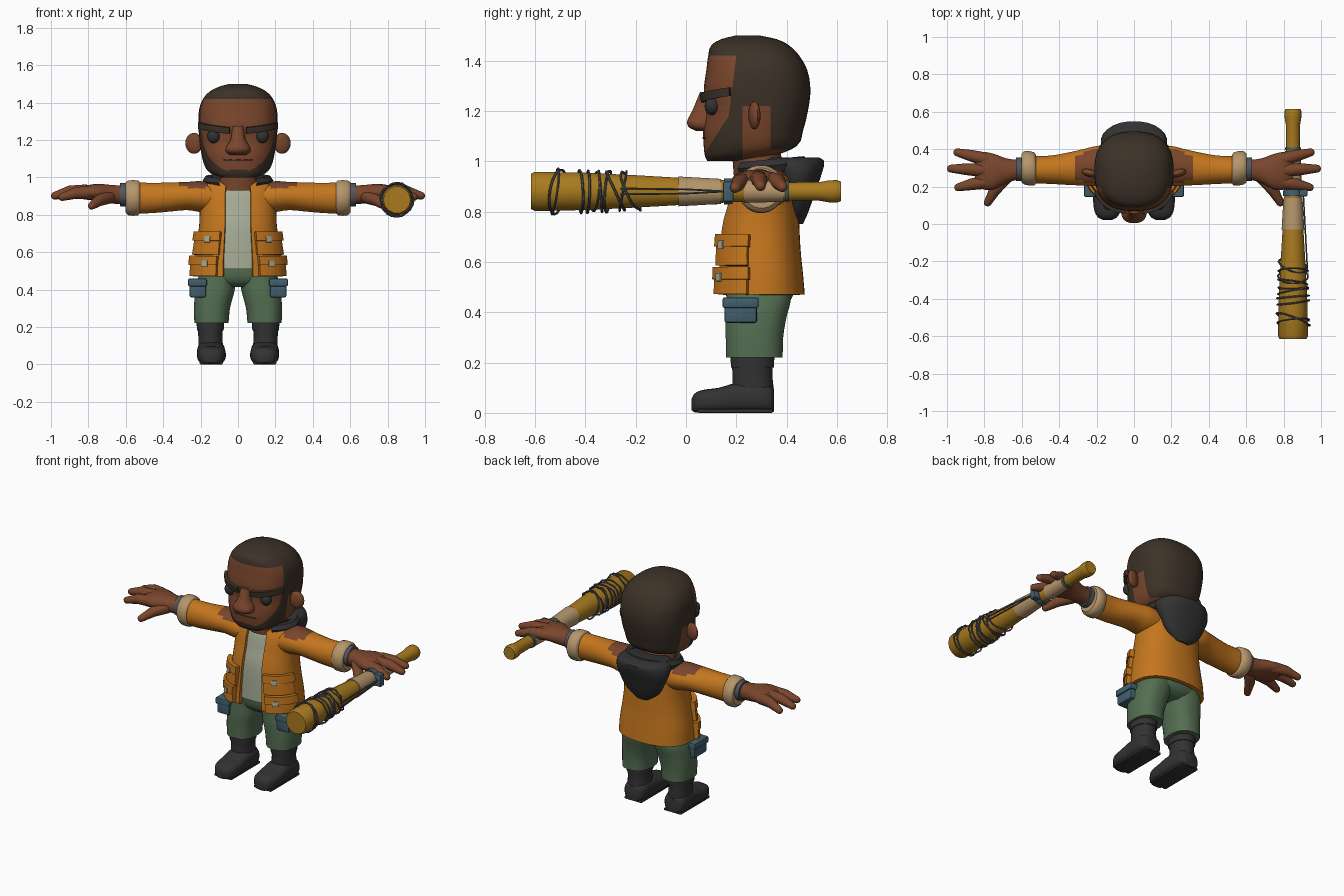
import bpy, bmesh, math, random
from mathutils import Vector, Matrix

if "Cube" in bpy.data.objects:
    bpy.data.objects.remove(bpy.data.objects["Cube"])

random.seed(4)


def material(name, r, g, b):
    m = bpy.data.materials.new(name)
    m.diffuse_color = [((c / 255 + 0.055) / 1.055) ** 2.4 for c in (r, g, b)] + [1]
    m.use_nodes = True
    m.node_tree.nodes["Principled BSDF"].inputs["Base Color"].default_value = m.diffuse_color
    return m


ORANGE = material("jacket orange", 196, 118, 30)
SKIN = material("brown skin", 122, 70, 44)
HAIR = material("dark hair", 60, 50, 39)
DARK = material("charcoal", 50, 50, 51)
GREEN = material("trouser green", 84, 110, 82)
SHIRT = material("pale shirt", 166, 172, 150)
BEIGE = material("beige wool", 182, 150, 108)
WOOD = material("yellow wood", 168, 122, 30)
BLUE = material("slate blue", 66, 96, 110)
STEEL = material("wire grey", 84, 86, 94)


def finish(name, bm, mats, mirror=False, rule=None):
    mats = mats if isinstance(mats, list) else [mats]
    bmesh.ops.recalc_face_normals(bm, faces=bm.faces[:])
    if rule:
        for f in bm.faces:
            f.material_index = rule(f.calc_center_median())
    me = bpy.data.meshes.new(name)
    bm.to_mesh(me)
    bm.free()
    for m in mats:
        me.materials.append(m)
    ob = bpy.data.objects.new(name, me)
    bpy.context.collection.objects.link(ob)
    if mirror:
        ob.modifiers.new("mirror", 'MIRROR').use_mirror_merge = False
    return ob


def at(rings, t):
    """Smoothly interpolated ring (centre a, b and radii a, b) at position t."""
    i = max(k for k in range(len(rings) - 1) if k == 0 or rings[k][0] <= t)
    p, q = rings[i], rings[i + 1]
    o, r = rings[max(i - 1, 0)], rings[min(i + 2, len(rings) - 1)]
    h = q[0] - p[0]
    u = (t - p[0]) / h
    out = []
    for k in range(1, 5):
        d0 = (q[k] - o[k]) / (q[0] - o[0]) * h
        d1 = (r[k] - p[k]) / (r[0] - p[0]) * h
        out.append(p[k] * (2*u**3 - 3*u**2 + 1) + d0 * (u**3 - 2*u**2 + u)
                   + q[k] * (3*u**2 - 2*u**3) + d1 * (u**3 - u**2))
    return out


def point(rings, t, ang, axis, p, off):
    a, b, ra, rb = at(rings, t)
    s, c = math.sin(ang), math.cos(ang)
    u = a + (ra + off) * math.copysign(abs(s) ** (2 / p), s)
    v = b - (rb + off) * math.copysign(abs(c) ** (2 / p), c)
    return {'z': (u, v, t), 'x': (t, u, v), 'y': (u, t, v)}[axis]


def loft(name, rings, mats, axis='z', n=24, steps=3, p=2.0, off=0.0, mirror=False, rule=None, cuts=()):
    """Closed body through superellipse rings."""
    ts = [A[0] + (B[0] - A[0]) * k / steps for A, B in zip(rings, rings[1:]) for k in range(steps)]
    bm = bmesh.new()
    rows = [[bm.verts.new(point(rings, t, math.tau * (j + 0.5) / n, axis, p, off)) for j in range(n)]
            for t in ts + [rings[-1][0]]]
    for A, B in zip(rows, rows[1:]):
        for j in range(n):
            bm.faces.new((A[j], A[(j + 1) % n], B[(j + 1) % n], B[j]))
    bm.faces.new(rows[0])
    bm.faces.new(rows[-1])
    for co, no in cuts:
        bmesh.ops.bisect_plane(bm, geom=bm.verts[:] + bm.edges[:] + bm.faces[:], plane_co=co, plane_no=no)
    return finish(name, bm, mats, mirror, rule)


def patch(name, rings, mat, t0, t1, a0, a1, off, thick, p=2.3, n=10, m=3, slope=0.0, mirror=False):
    """Thick panel that follows a lofted surface; angles are degrees from the front."""
    bm = bmesh.new()
    g = [[bm.verts.new(point(rings, t0 + (t1 - t0) * i / m + slope * j / n,
                             math.radians(a0 + (a1 - a0) * j / n), 'z', p, off - thick / 2))
          for j in range(n + 1)] for i in range(m + 1)]
    for i in range(m):
        for j in range(n):
            bm.faces.new((g[i][j], g[i][j + 1], g[i + 1][j + 1], g[i + 1][j]))
    ob = finish(name, bm, mat)
    s = ob.modifiers.new("thickness", 'SOLIDIFY')
    s.thickness, s.offset = thick, 0
    if mirror:
        ob.modifiers.new("mirror", 'MIRROR').use_mirror_merge = False
    return ob


def limb(name, joints, mat, mirror=False, n=12):
    """Round tube through (centre, radius) joints with domed ends."""
    pts = [(Vector(c), r) for c, r in joints]
    d0, d1 = (pts[1][0] - pts[0][0]).normalized(), (pts[-1][0] - pts[-2][0]).normalized()
    turns = [math.radians(a) for a in (80, 50, 25)]
    rows = [(pts[0][0] - d0 * pts[0][1] * math.sin(a), pts[0][1] * math.cos(a), d0) for a in turns]
    rows += [(c, r, (d0 + d1).normalized()) for c, r in pts]
    rows += [(pts[-1][0] + d1 * pts[-1][1] * math.sin(a), pts[-1][1] * math.cos(a), d1) for a in reversed(turns)]
    bm = bmesh.new()
    loops = []
    for c, r, d in rows:
        side = d.cross(Vector((0, 0, 1))).normalized()
        up = side.cross(d)
        loops.append([bm.verts.new(c + (side * math.cos(math.tau * j / n) + up * math.sin(math.tau * j / n)) * r)
                      for j in range(n)])
    for A, B in zip(loops, loops[1:]):
        for j in range(n):
            bm.faces.new((A[j], A[(j + 1) % n], B[(j + 1) % n], B[j]))
    bm.faces.new(loops[0])
    bm.faces.new(loops[-1])
    return finish(name, bm, mat, mirror)


def box(name, c, size, mat, bevel=0.01, mirror=False):
    bm = bmesh.new()
    bmesh.ops.create_cube(bm, size=1, matrix=Matrix.Translation(c) @ Matrix.Diagonal((*size, 1)))
    bmesh.ops.bevel(bm, geom=bm.edges[:], offset=bevel, segments=2, profile=0.5, affect='EDGES')
    return finish(name, bm, mat, mirror)


def ball(name, c, r, mat, turn=0.0):
    bm = bmesh.new()
    bmesh.ops.create_uvsphere(bm, u_segments=16, v_segments=10, radius=1,
                              matrix=Matrix.Translation(c) @ Matrix.Rotation(turn, 4, 'Z') @ Matrix.Diagonal((*r, 1)))
    return finish(name, bm, mat, True)


def wire(name, pts, r, mat, cyclic=False):
    cu = bpy.data.curves.new(name, 'CURVE')
    cu.dimensions, cu.bevel_depth, cu.bevel_resolution = '3D', r, 1
    sp = cu.splines.new('POLY')
    sp.points.add(len(pts) - 1)
    for q, c in zip(sp.points, pts):
        q.co = (*c, 1)
    sp.use_cyclic_u = cyclic
    cu.materials.append(mat)
    bpy.context.collection.objects.link(bpy.data.objects.new(name, cu))


def fb(rows):
    """Rows of (height, front y, back y, half width) to rings."""
    return [(z, 0, (f + b) / 2, w, (b - f) / 2) for z, f, b, w in rows]


# Head with painted hair and beard
head = fb([(1.0, .085, .20, .09), (1.02, .075, .34, .145), (1.06, .07, .44, .178), (1.12, .068, .465, .195),
           (1.2, .08, .485, .207), (1.28, .07, .495, .212), (1.36, .08, .483, .209), (1.42, .088, .45, .187),
           (1.46, .1, .41, .15), (1.485, .14, .36, .1), (1.5, .2, .29, .045)])


def hair_rule(c):
    y, z = c.y, c.z
    line = .17 + (z - 1.18) * (.125 if z > 1.18 else .643)
    face = 1.04 < z < 1.42 and y < line
    nape = y > .225 and (z < 1.045 or (z < 1.22 and y < .335))
    return 0 if face or nape else 1


loft("head", head, [SKIN, HAIR], n=40, p=2.5, rule=hair_rule, cuts=[
    ((0, 0, 1.42), (0, 0, 1)), ((0, 0, 1.22), (0, 0, 1)), ((0, 0, 1.043), (0, 0, 1)), ((0, .225, 0), (0, 1, 0)),
    ((0, .335, 0), (0, 1, 0)), ((0, .17, 1.18), (0, 1, -.125)), ((0, .17, 1.18), (0, 1, -.643))])
loft("nose", fb([(1.12, .04, .12, .045), (1.135, .01, .12, .064), (1.16, .004, .12, .066), (1.2, .024, .12, .042),
                 (1.275, .055, .12, .03)]), SKIN, n=16, p=2.3)
patch("eyebrow", head, HAIR, 1.235, 1.268, 8, 66, .018, .03, p=2.5, slope=.025, mirror=True)
patch("mouth", head, HAIR, 1.088, 1.094, -19, 19, .003, .006, p=2.5)
ball("eye", (.13, .104, 1.22), (.035, .03, .037), DARK)
ball("ear", (.235, .272, 1.182), (.048, .022, .056), SKIN, .25)
loft("neck", fb([(.93, .19, .4, .12), (1.06, .18, .37, .11)]), SKIN)

# Torso: shirt, open jacket, pockets
torso = fb([(.47, .12, .472, .24), (.55, .125, .465, .235), (.65, .13, .455, .22), (.75, .14, .45, .207),
            (.83, .163, .445, .205), (.9, .18, .44, .208), (.95, .2, .42, .195), (.985, .225, .4, .14)])
loft("shirt", fb([(.51, .125, .46, .235), (.65, .13, .455, .22), (.75, .14, .45, .207), (.83, .163, .445, .205),
                  (.9, .18, .44, .208), (.95, .2, .42, .195), (.98, .22, .4, .14)]), SHIRT, p=2.3, off=-.014)
patch("jacket", torso, ORANGE, .47, .985, 17, 343, 0, .024, n=44, m=14)
for z0, z1, a0, o in ((.585, .705, 22, .022), (.472, .575, 24, .026)):
    patch("jacket_pocket", torso, ORANGE, z0, z1, a0, 77, o, .034, mirror=True)
    patch("pocket_flap", torso, ORANGE, z1 - .045, z1 + .004, a0 - 1, 79, o + .008, .034, mirror=True)
    patch("pocket_snap", torso, SHIRT, z1 - .052, z1 - .02, 34, 43, o + .013, .008, n=3, mirror=True)

# Sleeves with worn shoulder patches, cuffs, wristbands
loft("sleeve", [(.1, .31, .885, .1, .08), (.2, .31, .897, .107, .083), (.27, .303, .9, .098, .076),
                (.36, .295, .895, .086, .078), (.45, .29, .89, .076, .081), (.545, .29, .889, .073, .084)],
     [ORANGE, SKIN], 'x', n=28, steps=4, mirror=True,
     rule=lambda c: int(c.x < .32 and c.z > .945 + max(0, c.x - .25) * .2))
loft("cuff", [(.525, .293, .89, .078, .084), (.535, .295, .89, .09, .094), (.585, .3, .89, .09, .094),
              (.602, .3, .893, .076, .08)], BEIGE, 'x', steps=2, mirror=True)
loft("wristband", [(.58, .293, .905, .064, .064), (.63, .293, .907, .064, .062)], STEEL, 'x', steps=1, mirror=True)

# Hands
loft("palm", [(.6, .292, .905, .05, .05), (.68, .285, .91, .066, .05), (.75, .28, .92, .096, .046),
              (.81, .285, .918, .1, .038), (.85, .288, .912, .07, .026)], SKIN, 'x', n=20, p=2.2, mirror=True)
for name, a, b, c in (("front_finger", (.79, .225, .918), (.87, .212, .916), (.94, .196, .895)),
                      ("middle_finger", (.81, .288, .925), (.9, .293, .925), (.979, .296, .902)),
                      ("back_finger", (.79, .345, .92), (.87, .365, .92), (.945, .383, .898)),
                      ("thumb", (.69, .245, .895), (.745, .18, .875), (.782, .115, .848))):
    limb(name, ((a, .037), (b, .031), (c, .021)), SKIN, True)

# Hood and collar
loft("hood", fb([(.75, .425, .465, .04), (.8, .4, .487, .11), (.88, .38, .515, .155), (.95, .34, .54, .178),
                 (1.0, .3, .55, .168), (1.015, .32, .53, .14)]), DARK, p=2.2)
wire("collar", [(.16 * math.sin(a), .335 - .125 * math.cos(a), .98 - .012 * math.cos(a))
                for a in (math.tau * (k + .5) / 28 for k in range(2, 26))], .03, DARK)

# Trousers and side pouches
loft("trouser_hips", fb([(.415, .2, .37, .12), (.44, .17, .41, .195), (.48, .155, .43, .215), (.54, .15, .43, .205)]),
     GREEN, p=2.3)
loft("trouser_leg", [(.22, .142, .272, .092, .113), (.3, .139, .272, .097, .115), (.38, .126, .278, .105, .122),
                     (.44, .115, .288, .106, .128), (.5, .1, .29, .1, .13)], GREEN, p=2.4, mirror=True)
box("side_pouch", (.215, .217, .403), (.088, .13, .09), BLUE, mirror=True)
box("pouch_flap", (.217, .217, .438), (.1, .144, .042), BLUE, .008, True)

# Boots
loft("boot_shaft", [(.03, .145, .268, .07, .08), (.09, .146, .266, .067, .083), (.15, .148, .264, .065, .08),
                    (.19, .148, .264, .068, .082)], DARK, mirror=True, p=2.2)
loft("boot_top", [(.18, .148, .264, .072, .086), (.225, .148, .264, .074, .088)], DARK, steps=1, mirror=True, p=2.2)
loft("boot_foot", [(.022, .142, .033, .025, .022), (.035, .142, .04, .05, .038), (.07, .142, .046, .07, .046),
                   (.13, .142, .05, .077, .05), (.2, .143, .06, .075, .06), (.28, .144, .062, .074, .062),
                   (.335, .145, .055, .065, .055), (.35, .145, .05, .045, .045)], DARK, 'y', p=2.8, mirror=True)
box("boot_sole", (.143, .196, .008), (.125, .3, .016), DARK, .006, True)

# Bat with tape wraps, metal bands and coiled wire
BX, BZ = .85, .88
bat = [(y, BX, BZ, r, r) for y, r in ((-.615, .072), (-.6, .08), (-.4, .076), (-.2, .066), (0, .054), (.2, .043),
                                      (.4, .037), (.53, .038), (.57, .045), (.6, .046), (.615, .04))]
loft("bat", bat, WOOD, 'y', n=14, steps=1)
for name, y0, y1, extra, mat in (("bat_tape", -.03, .14, .005, BEIGE), ("grip_tape", .23, .39, .005, BEIGE),
                                 ("bat_band", .15, .185, .008, BLUE), ("grip_band", .395, .41, .007, BLUE)):
    rs = [(y, BX, BZ, at(bat, y)[2] + extra, at(bat, y)[2] + extra) for y in (y0, y1)]
    loft(name, rs, mat, 'y', n=14, steps=1)
box("band_clip", (.905, .168, .88), (.045, .04, .08), BLUE, .006)
for y in (-.52, -.51, -.42, -.39, -.36, -.34, -.31, -.28, -.25, -.22):
    tilt, ph = random.uniform(.005, .045), random.uniform(0, 6)
    pts = []
    for k in range(20):
        a = math.tau * k / 20
        r = at(bat, y)[2] + random.uniform(.003, .013)
        pts.append((BX + r * math.cos(a), y + tilt * math.sin(a + ph), BZ + r * math.sin(a)))
    wire("wire_coil", pts, .005, STEEL, True)
for dz in (-.012, .012):
    wire("wire_lead", [(BX + .078, -.26, BZ + dz), (BX + .064, 0, BZ + dz * .7), (BX + .055, .16, BZ)], .004, STEEL)

# Apply modifiers, then smooth with sharp edges kept
bpy.ops.object.select_all(action='SELECT')
bpy.context.view_layer.objects.active = bpy.context.selected_objects[0]
bpy.ops.object.convert(target='MESH')
bpy.ops.object.shade_smooth_by_angle(angle=math.radians(38))
